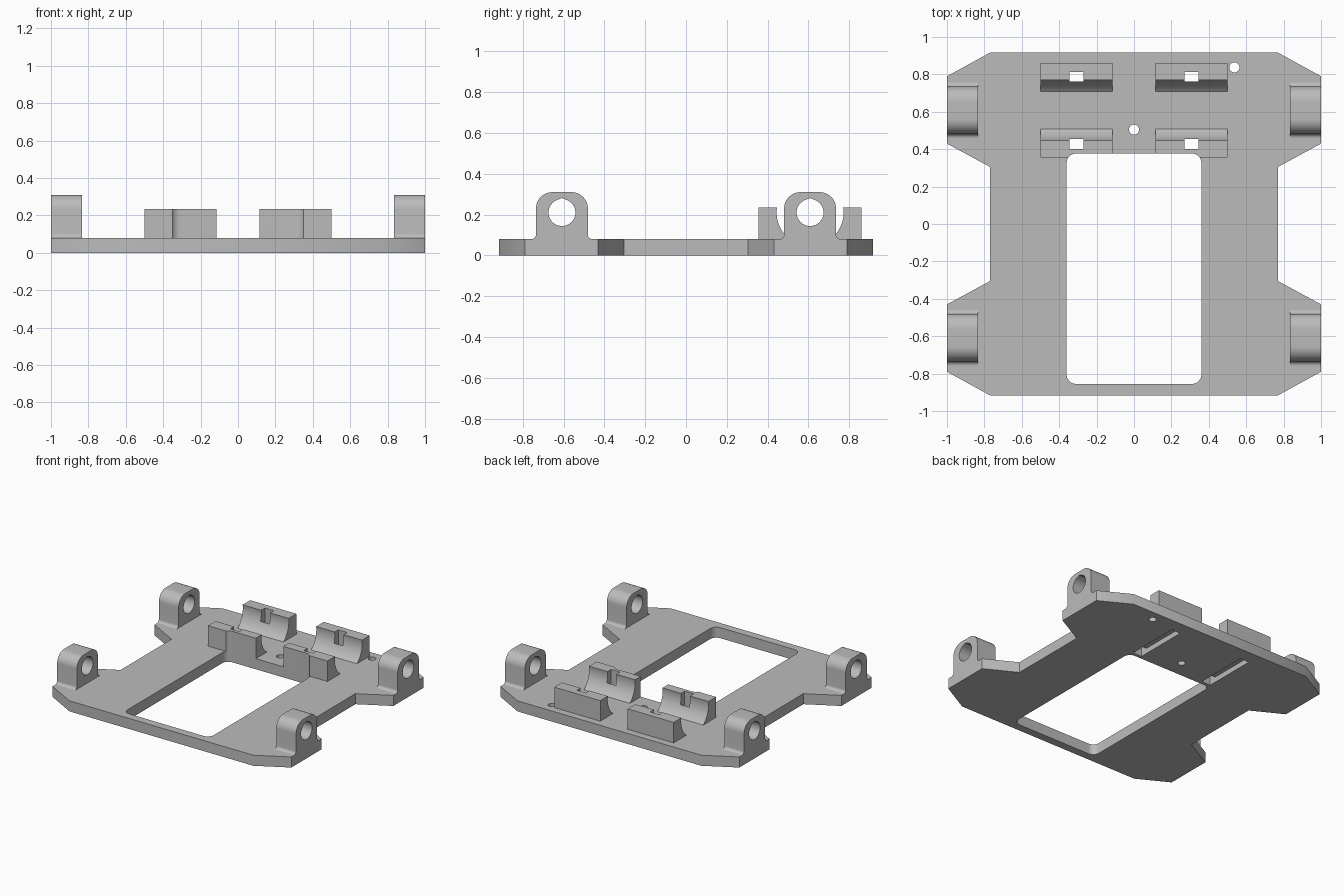
import bpy, bmesh
from math import radians, cos, sin

if "Cube" in bpy.data.objects:
    bpy.data.objects.remove(bpy.data.objects["Cube"], do_unlink=True)

grey = bpy.data.materials.new("plain grey")
grey.use_nodes = True
colour = (0.5, 0.5, 0.5, 1)
grey.diffuse_color = colour
grey.node_tree.nodes["Principled BSDF"].inputs["Base Color"].default_value = colour

THICK = 0.08     # plate thickness
AXIS_Z = 0.21    # height of the bores and of the saddle curve
SADDLE_Y = 0.608


def arc(cx, cy, r, start, end, steps=12):
    angles = [radians(start + (end - start) * i / steps) for i in range(steps + 1)]
    return [(cx + r * cos(a), cy + r * sin(a)) for a in angles]


def circle(cx, cy, r, steps=48):
    return arc(cx, cy, r, 0, 360, steps)[:-1]


def rect(x0, x1, y0, y1):
    return [(x0, y0), (x1, y0), (x1, y1), (x0, y1)]


def prism(name, profile, axis, low, high):
    """Extrude a closed profile along z (profile in x, y) or x (profile in y, z)."""
    bm = bmesh.new()
    place = (lambda p: (p[0], p[1], low)) if axis == "z" else (lambda p: (low, p[0], p[1]))
    face = bm.faces.new([bm.verts.new(place(p)) for p in profile])
    new = bmesh.ops.extrude_face_region(bm, geom=[face])["geom"]
    shift = (0, 0, high - low) if axis == "z" else (high - low, 0, 0)
    bmesh.ops.translate(bm, vec=shift, verts=[g for g in new if isinstance(g, bmesh.types.BMVert)])
    bmesh.ops.recalc_face_normals(bm, faces=bm.faces)
    mesh = bpy.data.meshes.new(name)
    bm.to_mesh(mesh)
    bm.free()
    mesh.materials.append(grey)
    obj = bpy.data.objects.new(name, mesh)
    bpy.context.collection.objects.link(obj)
    return obj


def activate(obj):
    bpy.ops.object.select_all(action="DESELECT")
    obj.select_set(True)
    bpy.context.view_layer.objects.active = obj


def cut(obj, profile, axis, low, high):
    cutter = prism("cutter", profile, axis, low, high)
    cutter.hide_render = True
    mod = obj.modifiers.new("cut", "BOOLEAN")
    mod.operation, mod.solver, mod.object = "DIFFERENCE", "EXACT", cutter
    activate(obj)
    bpy.ops.object.modifier_apply(modifier=mod.name)
    bpy.data.objects.remove(cutter, do_unlink=True)


def smooth(obj):
    activate(obj)
    bpy.ops.object.shade_smooth_by_angle(angle=radians(30))


# Rounded window outline
R = 0.05
window = (arc(0.36 - R, 0.377 - R, R, 0, 90) + arc(-0.36 + R, 0.377 - R, R, 90, 180)
          + arc(-0.36 + R, -0.855 + R, R, 180, 270) + arc(0.36 - R, -0.855 + R, R, 270, 360))

# Base plate with four chamfered ears
quarter = [(0.77, 0.305), (1, 0.43), (1, 0.79), (0.77, 0.916)]
half = [(x, -y) for x, y in reversed(quarter)] + quarter
plate = prism("base_plate", half + [(-x, y) for x, y in reversed(half)], "z", 0, THICK)
cut(plate, window, "z", -1, 1)
for x, y in [(0, 0.505), (0.537, 0.837)]:
    cut(plate, circle(x, y, 0.027, 32), "z", -1, 1)

# Strap slots: two openings through the plate, joined by a channel underneath
strap_y = [(SADDLE_Y - 0.206, SADDLE_Y - 0.154), (SADDLE_Y + 0.154, SADDLE_Y + 0.206)]
strap_x = [(-0.345, -0.27), (0.27, 0.345)]
for x0, x1 in strap_x:
    for y0, y1 in strap_y:
        cut(plate, rect(x0, x1, y0, y1), "z", -1, 1)
    cut(plate, rect(x0, x1, strap_y[0][0], strap_y[1][1]), "z", -1, 0.04)
smooth(plate)

# Saddle blocks with a concave inner face and strap slot
for side, (x0, x1), strap in [("right", (-0.5, -0.115), strap_x[0]),
                              ("left", (0.115, 0.5), strap_x[1])]:
    for end, y0, y1, slot in [("front", 0.356, SADDLE_Y - 0.1, strap_y[0]),
                              ("back", SADDLE_Y + 0.1, 0.861, strap_y[1])]:
        block = prism(f"{end}_{side}_saddle", rect(x0, x1, y0, y1), "z", THICK, 0.235)
        cut(block, circle(SADDLE_Y, AXIS_Z, 0.164, 96), "x", -1, 1)
        cut(block, rect(*strap, *slot), "z", -1, 1)
        if end == "front":
            cut(block, window, "z", -1, 1)
        smooth(block)

# Corner lugs: rounded top, filleted foot and a bore with a peaked roof
W, TOP, CORNER, FOOT = 0.127, 0.31, 0.08, 0.022
for end, y in [("front", -0.608), ("back", 0.608)]:
    outline = (arc(y + W + FOOT, THICK + FOOT, FOOT, 270, 180, 6)
               + arc(y + W - CORNER, TOP - CORNER, CORNER, 0, 90)
               + arc(y - W + CORNER, TOP - CORNER, CORNER, 90, 180)
               + arc(y - W - FOOT, THICK + FOOT, FOOT, 0, -90, 6))
    bore = arc(y, AXIS_Z, 0.066, 112, 428, 40) + [(y, 0.281)]
    for side, x0, x1 in [("right", -1, -0.835), ("left", 0.835, 1)]:
        lug = prism(f"{end}_{side}_lug", outline, "x", x0, x1)
        cut(lug, bore, "x", -2, 2)
        smooth(lug)
